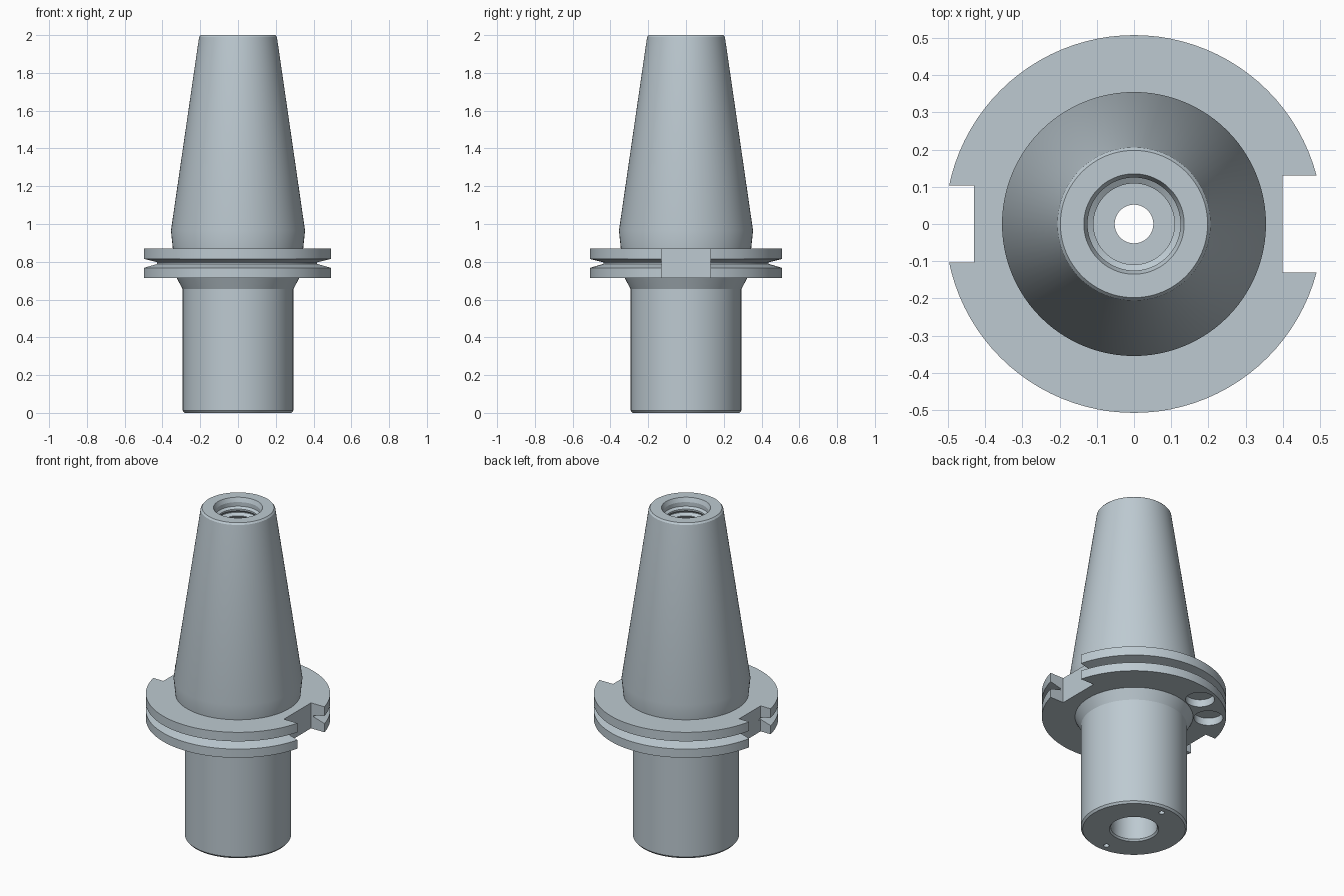
import bpy, bmesh, math
from mathutils import Matrix, Vector

SEGMENTS = 96

cube = bpy.data.objects.get("Cube")
if cube:
    bpy.data.objects.remove(cube, do_unlink=True)

steel = bpy.data.materials.new("pale blue grey steel")
steel.use_nodes = True
colour = (0.51, 0.59, 0.64, 1)
steel.diffuse_color = colour
steel.node_tree.nodes["Principled BSDF"].inputs["Base Color"].default_value = colour


def finish(name, bm):
    bmesh.ops.recalc_face_normals(bm, faces=bm.faces)
    mesh = bpy.data.meshes.new(name)
    bm.to_mesh(mesh)
    bm.free()
    mesh.materials.append(steel)
    obj = bpy.data.objects.new(name, mesh)
    bpy.context.collection.objects.link(obj)
    return obj


def lathe(name, profile):
    """Revolve a closed (radius, height) outline around z."""
    bm = bmesh.new()
    rings = []
    for i in range(SEGMENTS):
        a = math.tau * i / SEGMENTS
        rings.append([bm.verts.new((r * math.cos(a), r * math.sin(a), z)) for r, z in profile])
    count = len(profile)
    for i, ring in enumerate(rings):
        after = rings[(i + 1) % SEGMENTS]
        for j in range(count):
            k = (j + 1) % count
            bm.faces.new((ring[j], after[j], after[k], ring[k]))
    return finish(name, bm)


def box(name, low, high):
    low, high = Vector(low), Vector(high)
    bm = bmesh.new()
    place = Matrix.Translation((low + high) / 2) @ Matrix.Diagonal((high - low).to_4d())
    bmesh.ops.create_cube(bm, size=1, matrix=place)
    return finish(name, bm)


def drill(name, x, y, radius, bottom, top):
    bm = bmesh.new()
    bmesh.ops.create_cone(bm, cap_ends=True, segments=32, radius1=radius, radius2=radius,
                          depth=top - bottom,
                          matrix=Matrix.Translation((x, y, (bottom + top) / 2)))
    return finish(name, bm)


# Outside: shank, flare, grooved flange, neck and taper
outside = [
    (0.283, 0), (0.293, 0.012), (0.293, 0.655), (0.325, 0.715),
    (0.508, 0.715), (0.508, 0.768), (0.438, 0.789), (0.438, 0.797), (0.508, 0.815),
    (0.508, 0.87), (0.345, 0.87), (0.355, 0.965), (0.206, 1.99), (0.198, 2),
]

# Inside: threaded socket, narrow through hole and lower bore
inside = [(0.135, 2), (0.125, 1.975), (0.125, 1.95), (0.109, 1.94)]
pitch = 0.035
for turn in range(12):
    z = 1.93 - turn * pitch
    inside += [(0.109, z), (0.125, z - pitch * 0.4), (0.125, z - pitch * 0.5),
               (0.109, z - pitch * 0.9)]
inside += [(0.109, 1.4), (0.052, 1.4), (0.052, 0.7), (0.128, 0.7), (0.128, 0.01), (0.136, 0)]

holder = lathe("tool_holder_body", outside + inside)

# Drive slots, underside pockets and small end holes
cutters = [
    box("left_drive_slot", (0.4, -0.13, 0.6), (0.7, 0.13, 1)),
    box("right_drive_slot", (-0.7, -0.103, 0.6), (-0.43, 0.103, 1)),
]
for angle in (112.5, 142):
    a = math.radians(angle)
    cutters.append(drill("flange_pocket", 0.41 * math.cos(a), 0.41 * math.sin(a),
                         0.08, 0.68, 0.76))
for side in (-1, 1):
    cutters.append(drill("end_hole", 0, side * 0.237, 0.016, -0.05, 0.1))

bpy.ops.object.select_all(action="DESELECT")
bpy.context.view_layer.objects.active = holder
holder.select_set(True)
for cutter in cutters:
    mod = holder.modifiers.new(cutter.name, "BOOLEAN")
    mod.operation = "DIFFERENCE"
    mod.solver = "EXACT"
    mod.object = cutter
    bpy.ops.object.modifier_apply(modifier=mod.name)
    bpy.data.objects.remove(cutter, do_unlink=True)

bpy.ops.object.shade_smooth_by_angle(angle=math.radians(20))
